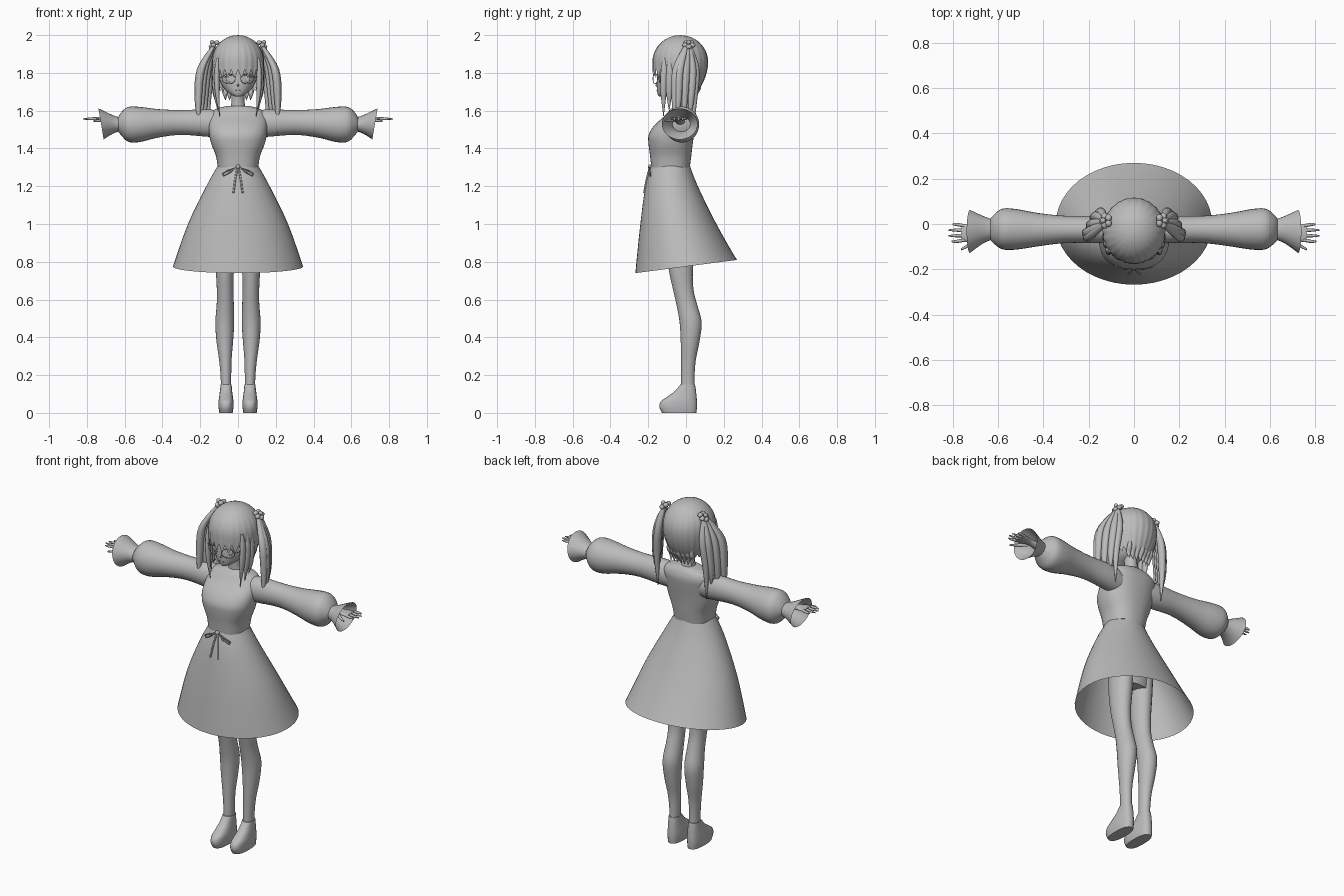
import bpy
from math import sin, cos, pi, sqrt, copysign, radians

if "Cube" in bpy.data.objects:
    bpy.data.objects.remove(bpy.data.objects["Cube"])

GREY = (0.5, 0.5, 0.5, 1)
mat = bpy.data.materials.new("plain grey")
mat.use_nodes = True
mat.diffuse_color = GREY
mat.node_tree.nodes["Principled BSDF"].inputs["Base Color"].default_value = GREY


def finish(obj, angle=50):
    obj.data.materials.append(mat)
    bpy.ops.object.select_all(action="DESELECT")
    obj.select_set(True)
    bpy.context.view_layer.objects.active = obj
    bpy.ops.object.shade_smooth_by_angle(angle=radians(angle))
    return obj


def mesh_object(name, verts, faces, angle=50):
    mesh = bpy.data.meshes.new(name)
    mesh.from_pydata(verts, [], faces)
    obj = bpy.data.objects.new(name, mesh)
    bpy.context.collection.objects.link(obj)
    return finish(obj, angle)


def spline(rows, steps):
    """Smooth interpolation through the given rows."""
    out = []
    for i in range(len(rows) - 1):
        a, b, c, d = rows[max(i - 1, 0)], rows[i], rows[i + 1], rows[min(i + 2, len(rows) - 1)]
        for k in range(steps):
            t = k / steps
            out.append([q + t / 2 * (r - p + t * (2 * p - 5 * q + 4 * r - s + t * (3 * (q - r) + s - p)))
                        for p, q, r, s in zip(a, b, c, d)])
    return out + [list(rows[-1])]


def loft(name, rows, axis="z", n=24, steps=4, square=1, tilt=0, side=1, caps=True):
    """Skin over rings (position, low_u, high_u, low_v, high_v).
    Axis z uses u=x, v=y; axis x uses u=y, v=z. Tilt slants the last ring."""
    rings = spline(rows, steps)
    verts, faces = [], []
    for i, (p, u0, u1, v0, v1) in enumerate(rings):
        lean = tilt * (i / (len(rings) - 1)) ** 2
        for j in range(n):
            c, s = cos(2 * pi * j / n), sin(2 * pi * j / n)
            u = (u0 + u1) / 2 + (u1 - u0) / 2 * copysign(abs(c) ** square, c)
            dv = (v1 - v0) / 2 * copysign(abs(s) ** square, s)
            v = (v0 + v1) / 2 + dv
            co = (u, v, p + lean * dv) if axis == "z" else (p + lean * dv, u, v)
            verts.append((co[0] * side, co[1], co[2]))
    for i in range(len(rings) - 1):
        for j in range(n):
            a, b = i * n + j, i * n + (j + 1) % n
            faces.append((a, b, b + n, a + n))
    if caps:
        faces += [tuple(range(n))[::-1], tuple(range(len(verts) - n, len(verts)))]
    if (side < 0) != (rows[-1][0] < rows[0][0]):
        faces = [f[::-1] for f in faces]
    return mesh_object(name, verts, faces)


def strand(name, path, rx, ry, side=1):
    """Lock of hair: thin at the root, full in the middle, pointed at the tip."""
    rows = []
    for (x, y, z), w in zip(path, (0.5, 1, 0.85, 0.06)):
        rows.append((z, x - rx * w, x + rx * w, y - ry * w, y + ry * w))
    return loft(name, rows, n=10, steps=5, side=side)


def ball(name, loc, scale):
    bpy.ops.mesh.primitive_uv_sphere_add(segments=16, ring_count=10, location=loc)
    obj = bpy.context.object
    obj.name = name
    obj.scale = scale
    return finish(obj)


def tube(name, points, radius, cyclic=False):
    curve = bpy.data.curves.new(name, "CURVE")
    curve.dimensions = "3D"
    curve.bevel_depth, curve.bevel_resolution, curve.use_fill_caps = radius, 2, True
    sp = curve.splines.new("POLY")
    sp.points.add(len(points) - 1)
    for pt, co in zip(sp.points, points):
        pt.co = (*co, 1)
    sp.use_cyclic_u = cyclic
    obj = bpy.data.objects.new(name, curve)
    bpy.context.collection.objects.link(obj)
    curve.materials.append(mat)


# Dress: bodice, open skirt
loft("bodice", [(1.30, -.107, .107, -.184, .02), (1.36, -.117, .117, -.19, .028),
                (1.42, -.14, .14, -.198, .035), (1.47, -.152, .152, -.198, .042),
                (1.52, -.155, .155, -.17, .05), (1.57, -.15, .15, -.115, .055),
                (1.605, -.125, .125, -.085, .045), (1.625, -.06, .06, -.065, .03)],
     n=40, square=.85)
loft("skirt", [(1.31, -.107, .107, -.184, .02), (1.2, -.168, .168, -.215, .062),
               (1.0, -.265, .265, -.243, .155), (.775, -.345, .345, -.268, .27)],
     n=48, tilt=.13, caps=False)
loft("hips", [(1.25, -.1, .1, -.16, .03), (1.05, -.13, .13, -.13, .06), (.9, -.11, .11, -.1, .05)])

# Neck and head
loft("neck", [(1.6, -.045, .045, -.06, .02), (1.65, -.034, .034, -.06, .01), (1.74, -.034, .034, -.07, .01)])
loft("head", [(1.674, -.012, .012, -.14, -.1), (1.685, -.036, .036, -.149, -.07),
              (1.71, -.068, .068, -.154, 0), (1.75, -.093, .093, -.155, .04),
              (1.8, -.104, .104, -.152, .07), (1.88, -.106, .106, -.15, .08), (1.95, -.06, .06, -.1, .04)], n=32)
ball("nose", (0, -.155, 1.735), (.005, .007, .007))
tube("mouth", [(x * .016, -.154, 1.705 + .003 * x * x) for x in (-1, 0, 1)], .002)

# Hair cap with pointed fringe and nape
N, M = 120, 14
verts, faces = [(0, -.03, 2.0)], []
for j in range(N):
    t = 2 * pi * j / N
    back = (1 - cos(t)) / 2
    front = cos(t) > .55
    zigzag = abs((t * 24 / (2 * pi)) % 1 - .5) * 2
    bottom = 1.765 + .055 * zigzag if front else 1.735 - .055 * back + .03 * zigzag
    for i in range(1, M + 1):
        f = i / M
        z = 2.0 - (2.0 - bottom) * f ** 1.6
        if z > 1.86:
            r = sqrt(max(0, 1 - ((z - 1.86) / .14) ** 2))
        else:
            r = 1 - (.03 + .4 * back) * ((1.86 - z) / .17) ** 2
        r *= 1 + .012 * f * cos(24 * t)
        verts.append((.138 * r * sin(t), -.03 - .146 * r * cos(t), z))
for j in range(N):
    a, b = 1 + j * M, 1 + (j + 1) % N * M
    faces.append((0, a, b))
    faces += [(a + i, a + i + 1, b + i + 1, b + i) for i in range(M - 1)]
mesh_object("hair_cap", verts, faces)

# Nape strands
for k in range(-3, 4):
    strand("nape_strand", [(k * .025, .075 - abs(k) * .006, 1.76), (k * .024, .068 - abs(k) * .006, 1.72),
                           (k * .023, .055 - abs(k) * .006, 1.69), (k * .022, .045, 1.655)], .015, .012)

for s, label in ((1, "left"), (-1, "right")):
    # Locks beside the face
    for x, y, tip in ((.112, -.115, 1.57), (.122, -.085, 1.6), (.126, -.055, 1.63)):
        strand(label + "_side_lock", [(x - .005, y, 1.88), (x, y, 1.8), (x - .002, y - .004, 1.7),
                                      (x - .015, y - .004, tip)], .014, .02, s)
    # Pigtail: a bundle of tapering strands
    for k in range(7):
        d = k / 6 - .5
        x, y = .172 - .05 * d + .012 * (k % 2), .0 + .1 * d
        strand(label + "_pigtail_strand", [(.128, .01 + .02 * d, 1.945), (x - .003, y, 1.82),
                                           (x + .012, y - .008, 1.66), (x + .01, y - .015, 1.48 + .035 * (k % 3))],
               .02, .022, s)
    # Flower ornament
    cx, cy, cz = .125, .015, 1.95
    ball(label + "_flower_centre", (s * (cx + .012), cy, cz + .012), (.012, .012, .012))
    for k in range(5):
        a = 2 * pi * k / 5
        ball(label + "_flower_petal", (s * (cx + .016 * cos(a)), cy + .02 * sin(a), cz - .012 * cos(a)),
             (.014, .016, .013))

    # Eye, lid and round glasses
    ball(label + "_eye", (s * .045, -.139, 1.768), (.02, .007, .02))
    tube(label + "_eyelid", [(s * (.045 + .026 * c), -.15 + .014 * abs(c), 1.789 - .012 * c * c)
                             for c in (-1, -.5, 0, .5, 1)], .003)
    tube(label + "_glasses_rim", [(s * (.049 + .035 * cos(a)), -.163 + .012 * cos(a), 1.768 + .026 * sin(a))
                                  for a in [k * pi / 12 for k in range(24)]], .002, True)
    tube(label + "_glasses_arm", [(s * .084, -.15, 1.775), (s * .108, -.12, 1.78), (s * .112, -.03, 1.785)], .002)

    # Sleeve, flared cuff
    loft(label + "_sleeve", [(.08, -.085, .03, 1.46, 1.595), (.16, -.085, .035, 1.462, 1.607),
                             (.3, -.084, .036, 1.472, 1.603), (.42, -.098, .048, 1.458, 1.608),
                             (.52, -.113, .066, 1.434, 1.62), (.58, -.112, .068, 1.435, 1.62),
                             (.615, -.09, .045, 1.465, 1.595), (.635, -.07, .022, 1.49, 1.565)],
         axis="x", n=28, side=s)
    loft(label + "_cuff", [(.63, -.07, .022, 1.49, 1.565), (.665, -.085, .035, 1.478, 1.578),
                           (.725, -.128, .062, 1.447, 1.612)], axis="x", tilt=.17, side=s, caps=False)

    # Hand with fingers and thumb
    loft(label + "_palm", [(.63, -.055, -.005, 1.525, 1.56), (.69, -.058, -.012, 1.54, 1.568),
                           (.73, -.078, -.002, 1.546, 1.568), (.762, -.078, 0, 1.55, 1.566)],
         axis="x", n=14, side=s)
    for k, tip in enumerate((.806, .82, .82, .802)):
        y = -.071 + .021 * k
        spread = (k - 1.5) * .004
        loft(label + "_finger", [(.75, y - .008, y + .008, 1.55, 1.566),
                                 (.785, y + spread - .007, y + spread + .007, 1.55, 1.564),
                                 (tip, y + spread - .003, y + spread + .003, 1.553, 1.559)],
             axis="x", n=8, side=s)
    loft(label + "_thumb", [(.69, -.07, -.045, 1.54, 1.56), (.725, -.1, -.08, 1.54, 1.557),
                            (.765, -.117, -.108, 1.54, 1.549)], axis="x", n=8, side=s)

    # Leg and platform shoe
    loft(label + "_leg", [(1.0, .006, .125, -.11, .055), (.87, .012, .123, -.105, .045),
                          (.75, .022, .117, -.09, .036), (.65, .024, .112, -.068, .04),
                          (.57, .022, .113, -.05, .06), (.48, .02, .12, -.034, .083),
                          (.38, .026, .114, -.028, .072), (.28, .034, .1, -.026, .052),
                          (.19, .036, .092, -.026, .045), (.1, .037, .09, -.026, .046)], side=s)
    loft(label + "_shoe", [(.15, .034, .092, -.03, .048), (.115, .031, .096, -.06, .053),
                           (.085, .027, .1, -.1, .056), (.06, .024, .103, -.134, .058),
                           (.03, .024, .103, -.141, .058), (0, .028, .099, -.127, .055)],
         square=.8, side=s)

    # Waist bow: one loop and one hanging tail per side
    tube(label + "_bow_loop", [(s * .005, -.192, 1.303), (s * .045, -.197, 1.287), (s * .082, -.188, 1.268),
                               (s * .075, -.188, 1.255), (s * .04, -.199, 1.275)], .004, True)
    tube(label + "_bow_tail", [(s * .004, -.193, 1.295), (s * .014, -.208, 1.24), (s * .024, -.222, 1.165)], .005)
ball("bow_knot", (0, -.192, 1.303), (.012, .01, .012))
